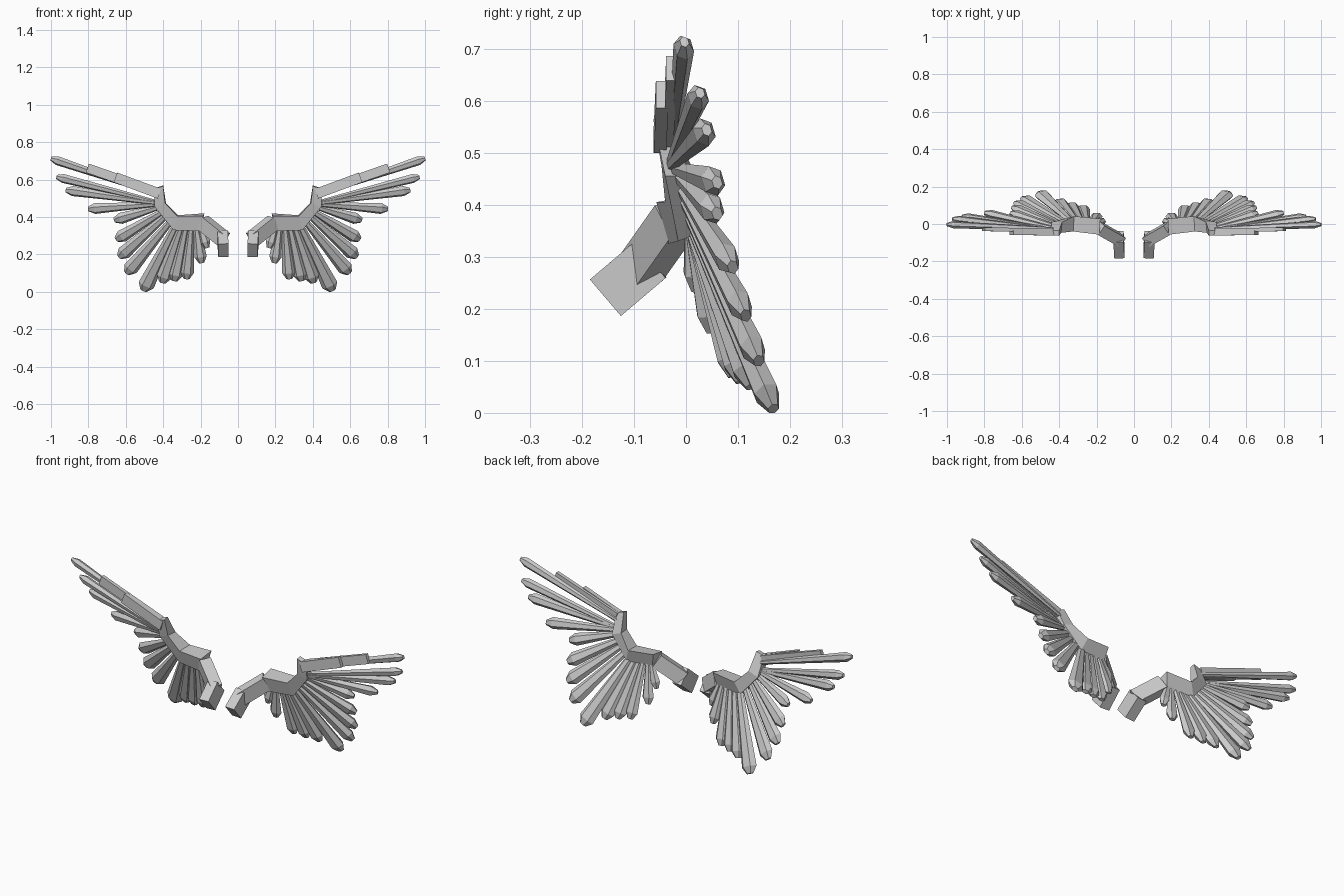
import bpy, bmesh
from mathutils import Vector

def make(name, rings):
    """Skin a list of equal-length rings, cap both ends, mirror across x."""
    bm = bmesh.new()
    vr = [[bm.verts.new(p) for p in r] for r in rings]
    n = len(vr[0])
    for a, b in zip(vr, vr[1:]):
        for i in range(n):
            bm.faces.new((a[i], a[(i + 1) % n], b[(i + 1) % n], b[i]))
    bm.faces.new(vr[0][::-1])
    bm.faces.new(vr[-1])
    bmesh.ops.recalc_face_normals(bm, faces=bm.faces)
    me = bpy.data.meshes.new(name)
    bm.to_mesh(me)
    bm.free()
    ob = bpy.data.objects.new(name, me)
    bpy.context.collection.objects.link(ob)
    ob.modifiers.new("mirror", 'MIRROR').use_bisect_axis[0] = False

def axes(d, face):
    """Width axis and thickness axis for a part running along d."""
    d = d.normalized()
    t = Vector(face)
    t = (t - d * t.dot(d)).normalized()
    return d.cross(t), t

def box(name, p0, p1, w, h, face=(0, 1, 0)):
    p0, p1 = Vector(p0), Vector(p1)
    s, t = axes(p1 - p0, face)
    make(name, [[p + s * a * w / 2 + t * b * h / 2
                 for a, b in ((-1, -1), (1, -1), (1, 1), (-1, 1))] for p in (p0, p1)])

def feather(name, p0, p1, w, h):
    """Six-sided quill: narrow root, wide end, blunt faceted tip."""
    p0, p1 = Vector(p0), Vector(p1)
    d = p1 - p0
    s, t = axes(d, (0, 1, 0.3))
    L = d.length
    hexa = ((-1, 0), (-.5, -1), (.5, -1), (1, 0), (.5, 1), (-.5, 1))
    prof = ((0, .4), (1 - .035 / L, 1), (1, .45))
    make(name, [[p0 + d * f + s * a * k * w / 2 + t * b * k * h / 2 for a, b in hexa]
                for f, k in prof])

# wing arm
box("root_block", (.078, -.154, .222), (.083, -.068, .295), .055, .092, (0, -.65, .76))
def chain(name, sections):
    # each section: front-low, front-high, back-high, back-low
    make(name, sections)
elbow = [(.195, -.035, .325), (.185, -.057, .405), (.18, .028, .42), (.195, .01, .34)]
mid = [(.345, -.015, .33), (.325, -.04, .405), (.32, .042, .41), (.345, .025, .345)]
wrist = [(.445, -.04, .455), (.39, -.047, .475), (.385, .01, .475), (.44, .01, .455)]
hand = [(.45, -.06, .55), (.40, -.063, .565), (.40, -.035, .57), (.445, -.035, .555)]
box("upper_arm", (.075, -.085, .28), (.19, -.02, .372), .075, .06, (0, 1, .5))
chain("forearm", [elbow, mid])
chain("wrist", [mid, wrist])
chain("hand", [wrist, hand])

# layered covert slats on the leading edge
box("covert_inner", (.42, -.05, .525), (.655, -.046, .612), .055, .024)
box("covert_outer", (.44, -.034, .535), (.805, -.028, .662), .05, .02)

# flight feathers: root, tip, width, thickness
F = [
    ((.43, -.025, .52), (1.0, -.003, .713), .050, .034),
    ((.43, -.03, .48), (.97, .027, .615), .050, .036),
    ((.43, -.03, .475), (.92, .04, .544), .056, .038),
    ((.42, -.025, .47), (.80, .06, .443), .060, .040),
    ((.40, -.02, .46), (.66, .06, .383), .064, .042),
    ((.385, -.015, .44), (.65, .09, .28), .072, .042),
    ((.37, -.01, .42), (.635, .115, .187), .076, .042),
    ((.35, 0, .39), (.595, .14, .10), .080, .044),
    ((.325, .005, .37), (.505, .168, .008), .088, .046),
    ((.30, .005, .36), (.405, .125, .05), .080, .044),
    ((.275, .005, .36), (.34, .105, .06), .076, .042),
    ((.25, .005, .36), (.275, .09, .07), .072, .040),
    ((.225, .005, .36), (.195, .048, .155), .066, .038),
    ((.205, .005, .36), (.165, .018, .235), .056, .036),
]
for i, f in enumerate(F, 1):
    feather(f"feather_{i:02d}", *f)
